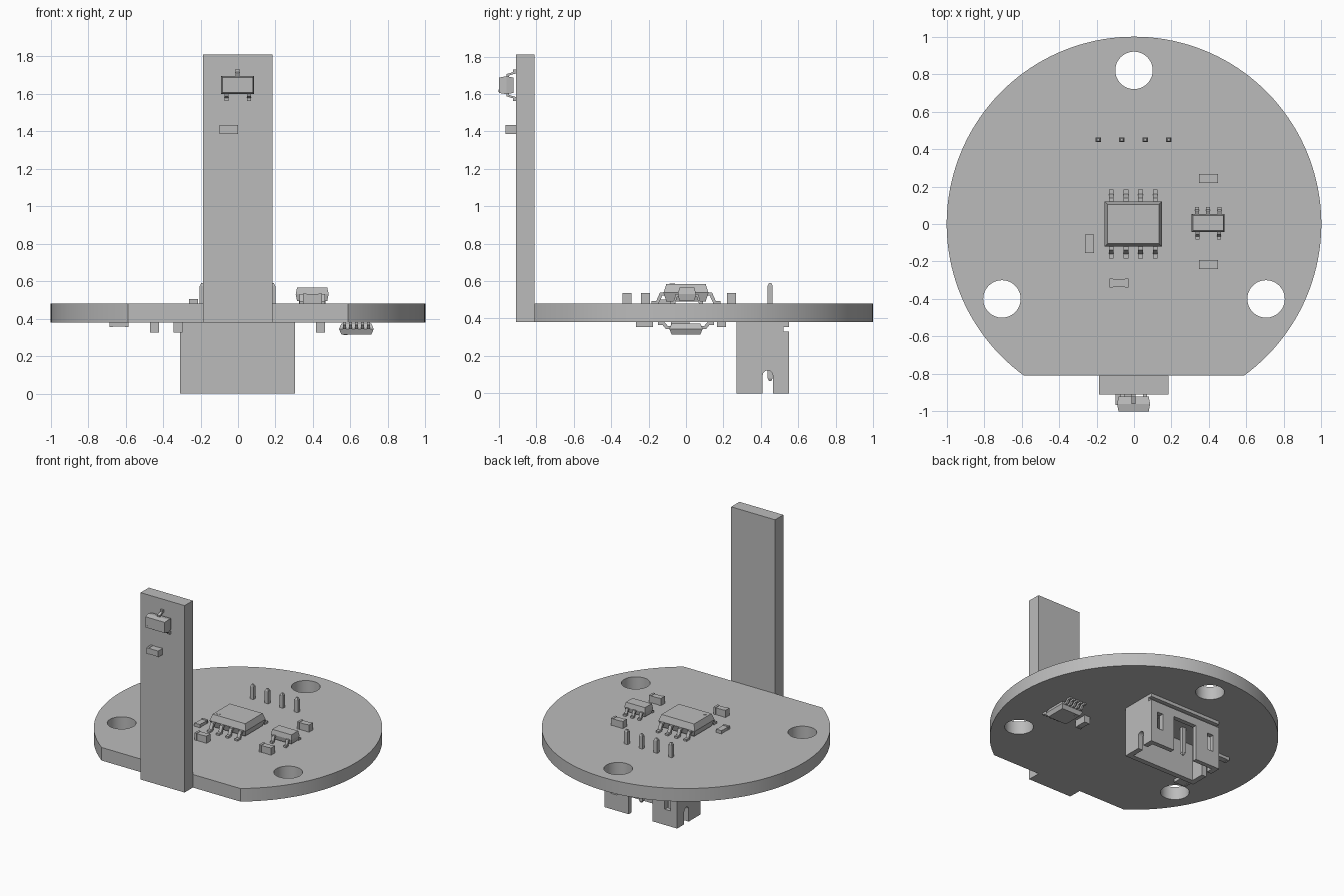
import bpy
import bmesh
from math import asin, cos, sin, pi, radians
from mathutils import Matrix, Vector

if "Cube" in bpy.data.objects:
    bpy.data.objects.remove(bpy.data.objects["Cube"], do_unlink=True)

grey = bpy.data.materials.new("plain grey")
grey.use_nodes = True
COLOUR = (0.5, 0.5, 0.5, 1)
grey.diffuse_color = COLOUR
grey.node_tree.nodes["Principled BSDF"].inputs["Base Color"].default_value = COLOUR

TOP, BOTTOM = 0.48, 0.38
UNDER = Matrix.Rotation(pi, 4, 'X')          # mounted below the disc
UPRIGHT = Matrix.Rotation(pi / 2, 4, 'X')    # mounted on the upright strip


def finish(name, mesh, smooth=False):
    mesh.materials.clear()
    mesh.materials.append(grey)
    ob = bpy.data.objects.new(name, mesh)
    bpy.context.collection.objects.link(ob)
    if smooth:
        bpy.ops.object.select_all(action='DESELECT')
        ob.select_set(True)
        bpy.context.view_layer.objects.active = ob
        bpy.ops.object.shade_smooth_by_angle(angle=radians(30))
    return ob


def from_bmesh(name, bm, matrix=None, smooth=False):
    if matrix:
        bmesh.ops.transform(bm, matrix=matrix, verts=bm.verts)
    bmesh.ops.recalc_face_normals(bm, faces=bm.faces)
    mesh = bpy.data.meshes.new(name)
    bm.to_mesh(mesh)
    bm.free()
    return finish(name, mesh, smooth)


def add_box(bm, x0, x1, y0, y1, z0, z1):
    m = Matrix.Translation(((x0 + x1) / 2, (y0 + y1) / 2, (z0 + z1) / 2))
    m = m @ Matrix.Diagonal((x1 - x0, y1 - y0, z1 - z0, 1))
    return bmesh.ops.create_cube(bm, size=1, matrix=m)["verts"]


def add_prism(bm, profile, x0, x1):
    """Extrude a (y, z) outline along x."""
    face = bm.faces.new([bm.verts.new((x0, y, z)) for y, z in profile])
    ext = bmesh.ops.extrude_face_region(bm, geom=[face])["geom"]
    moved = [g for g in ext if isinstance(g, bmesh.types.BMVert)]
    bmesh.ops.translate(bm, vec=(x1 - x0, 0, 0), verts=moved)


def add_package(bm, hx, hy, z0, z1, taper):
    """Moulded body, widest at its waist and drafted to top and bottom."""
    rings = []
    for z, d in ((z0, taper), ((z0 + z1) / 2, 0), (z1, taper)):
        rings.append([bm.verts.new((sx * (hx - d), sy * (hy - d), z))
                      for sx, sy in ((-1, -1), (1, -1), (1, 1), (-1, 1))])
    bm.faces.new(rings[0])
    bm.faces.new(rings[-1])
    for a, b in zip(rings, rings[1:]):
        for i in range(4):
            j = (i + 1) % 4
            bm.faces.new((a[i], a[j], b[j], b[i]))


def chip(name, pos, hx, hy, z0, z1, reach, front, back, width, rot=None, dot=True):
    """Chip with gull wing leads at the x positions in front (-y) and back (+y)."""
    bm = bmesh.new()
    add_package(bm, hx, hy, z0, z1, min(0.015, hy * 0.15))
    mid, t = (z0 + z1) / 2, 0.014
    span = reach - hy
    lead = [(hy * 0.8, mid), (hy + span * 0.3, mid), (hy + span * 0.6, t), (reach, t),
            (reach, 0), (hy + span * 0.4, 0), (hy + span * 0.1, mid - t), (hy * 0.8, mid - t)]
    for side, xs in ((-1, front), (1, back)):
        for x in xs:
            add_prism(bm, [(side * y, z) for y, z in lead], x - width / 2, x + width / 2)
    if dot:
        r = hy * 0.13
        m = Matrix.Translation((-hx + 3 * r, -hy + 3 * r, z1))
        bmesh.ops.create_cone(bm, cap_ends=True, segments=16, radius1=r, radius2=r,
                              depth=0.004, matrix=m)
    return from_bmesh(name, bm, Matrix.Translation(pos) @ (rot or Matrix()))


def passive(name, pos, height=0.055, turned=False, rot=None, half_width=0.024):
    """Two terminal surface part, long along x unless turned."""
    bm = bmesh.new()
    w = half_width
    add_box(bm, -0.035, 0.035, -w + 0.002, w - 0.002, 0, height - 0.003)
    for s in (-1, 1):
        add_box(bm, *sorted((s * 0.033, s * 0.05)), -w, w, 0, height)
    m = Matrix.Translation(pos) @ (rot or Matrix())
    if turned:
        m = m @ Matrix.Rotation(pi / 2, 4, 'Z')
    return from_bmesh(name, bm, m)


# Round board with a flat front edge and three mounting holes
def add_loop(curve, points):
    spline = curve.splines.new('POLY')
    spline.points.add(len(points) - 1)
    for p, (x, y) in zip(spline.points, points):
        p.co = (x, y, 0, 1)
    spline.use_cyclic_u = True


outline = bpy.data.curves.new("board_outline", 'CURVE')
outline.dimensions = '2D'
outline.fill_mode = 'BOTH'
outline.extrude = (TOP - BOTTOM) / 2
start, steps = asin(-0.81), 120
sweep = pi - 2 * start
add_loop(outline, [(cos(start + sweep * i / steps), sin(start + sweep * i / steps))
                   for i in range(steps + 1)])
for cx, cy in ((0, 0.82), (-0.705, -0.4), (0.705, -0.4)):
    add_loop(outline, [(cx + 0.1 * cos(i * pi / 24), cy + 0.1 * sin(i * pi / 24))
                       for i in range(48)])
temp = bpy.data.objects.new("board_outline", outline)
board_mesh = bpy.data.meshes.new_from_object(temp)
bpy.data.objects.remove(temp)
board_mesh.transform(Matrix.Translation((0, 0, (TOP + BOTTOM) / 2)))
bm = bmesh.new()
bm.from_mesh(board_mesh)
bmesh.ops.remove_doubles(bm, verts=bm.verts, dist=0.0001)
from_bmesh("round_board", bm, smooth=True)

# Upright strip on the flat edge
bm = bmesh.new()
add_box(bm, -0.187, 0.185, -0.91, -0.81, BOTTOM, 1.81)
from_bmesh("upright_strip", bm)

# Connector housing, open downwards, with cut windows, slots and groove
bm = bmesh.new()
add_box(bm, -0.31, 0.305, 0.27, 0.55, 0, BOTTOM)
housing = from_bmesh("connector_housing", bm)
cuts = [(-0.27, 0.265, 0.31, 0.515, -0.1, 0.28),    # cavity
        (-0.1, 0.1, 0.45, 0.65, -0.1, 0.27),        # central gap
        (0.2, 0.25, 0.45, 0.65, 0.12, 0.25),        # windows
        (-0.255, -0.205, 0.45, 0.65, 0.12, 0.25),
        (-0.5, 0.5, 0.52, 0.65, 0.33, 0.355)]       # groove
cutters = []
for c in cuts:
    bm = bmesh.new()
    add_box(bm, *c)
    cutters.append(from_bmesh("housing_cutter", bm))
bm = bmesh.new()
arch = [(0.437 + 0.027 * cos(i * pi / 12), 0.095 + 0.027 * sin(i * pi / 12)) for i in range(13)]
add_prism(bm, [(0.464, -0.1)] + arch + [(0.41, -0.1)], -0.5, 0.5)
cutters.append(from_bmesh("slot_cutter", bm))
for c in cutters:
    c.hide_render = True
    mod = housing.modifiers.new("cut", 'BOOLEAN')
    mod.operation = 'DIFFERENCE'
    mod.solver = 'EXACT'
    mod.object = c
bpy.context.view_layer.update()
graph = bpy.context.evaluated_depsgraph_get()
cut_mesh = bpy.data.meshes.new_from_object(housing.evaluated_get(graph))
housing.modifiers.clear()
housing.data = cut_mesh
for c in cutters:
    bpy.data.objects.remove(c, do_unlink=True)

# Connector pins through the board
bm = bmesh.new()
for i in range(4):
    x = -0.19 + 0.125 * i
    add_box(bm, x - 0.015, x + 0.015, 0.437, 0.463, 0.08, 0.575)
    for z, tip in ((0.575, 0.59), (0.08, 0.065)):
        m = Matrix.Translation((x, 0.45, (z + tip) / 2)) @ Matrix.Rotation(pi / 4, 4, 'Z')
        r = (0.018, 0.009) if tip > z else (0.009, 0.018)
        bmesh.ops.create_cone(bm, cap_ends=True, segments=4, radius1=r[0], radius2=r[1],
                              depth=abs(tip - z), matrix=m)
from_bmesh("connector_pins", bm)

# Chips
eight = [-0.118, -0.039, 0.039, 0.118]
chip("main_chip", (-0.004, 0, TOP), 0.153, 0.12, 0.01, 0.105, 0.185, eight, eight, 0.025)
chip("small_chip", (0.396, 0.005, TOP), 0.088, 0.048, 0.015, 0.085, 0.087,
     [-0.058, 0.058], [-0.06, 0, 0.06], 0.022, dot=False)
five = [-0.064 + 0.032 * i for i in range(5)]
chip("lower_chip", (0.632, 0, BOTTOM), 0.093, 0.09, 0.006, 0.065, 0.15, five, five, 0.016, UNDER)
chip("strip_sensor", (-0.002, -0.91, 1.647), 0.088, 0.048, 0.012, 0.09, 0.085,
     [-0.06, 0.06], [0], 0.022, UPRIGHT)

# Small passive parts
passive("side_passive_back", (0.398, 0.243, TOP))
passive("side_passive_front", (0.398, -0.217, TOP))
passive("front_passive", (-0.08, -0.315, TOP))
passive("left_passive", (-0.238, -0.105, TOP), 0.025, True)
passive("strip_passive", (-0.05, -0.91, 1.41), rot=UPRIGHT)
for i, x in enumerate((-0.445, -0.32, 0.44)):
    passive("lower_passive_%d" % (i + 1), (x, -0.03, BOTTOM), turned=True, rot=UNDER)
passive("lower_flat_back", (-0.635, 0.19, BOTTOM), 0.025, rot=UNDER)
passive("lower_flat_front", (-0.635, -0.222, BOTTOM), 0.025, rot=UNDER, half_width=0.046)
